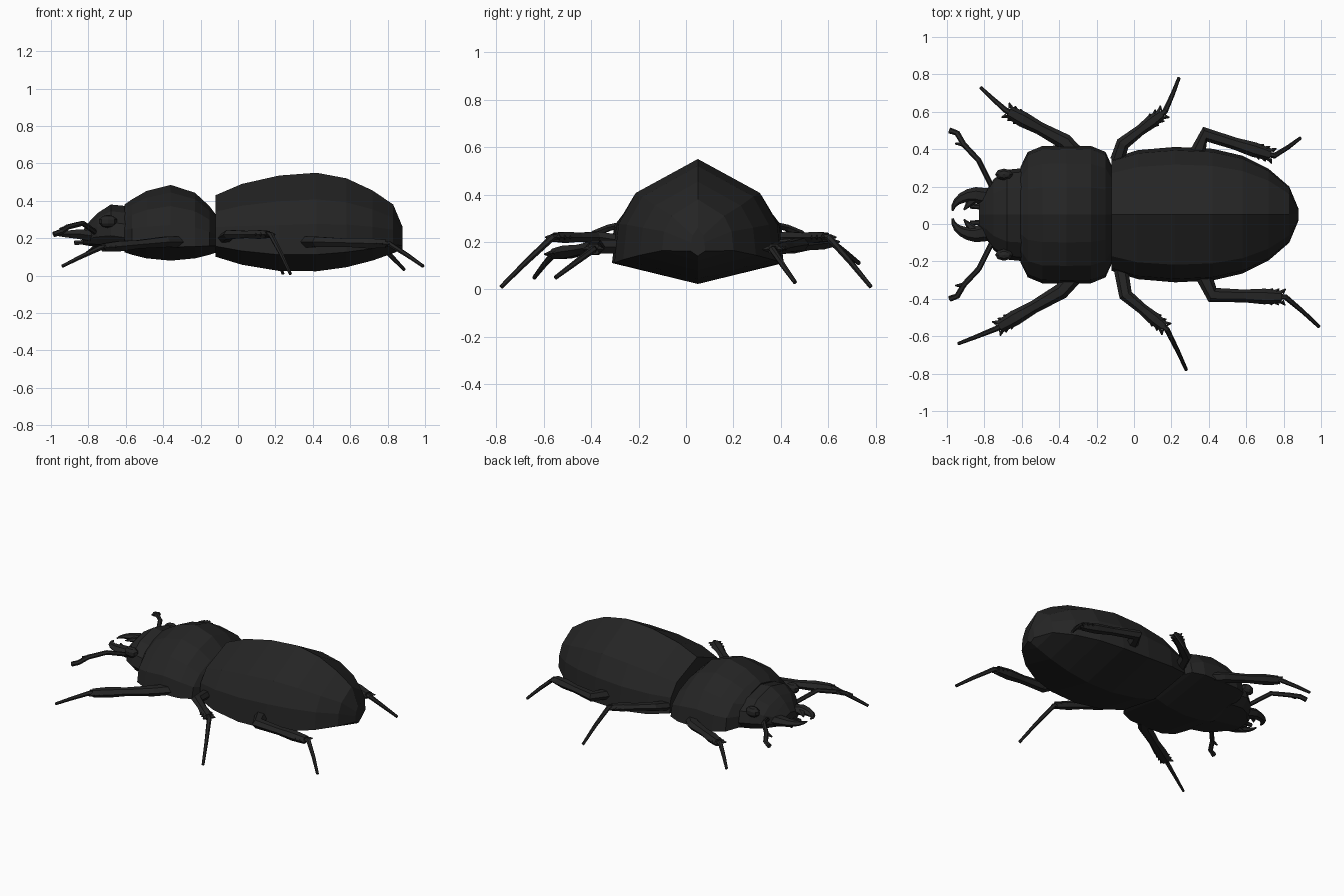
import bpy, bmesh, math
from mathutils import Vector

if "Cube" in bpy.data.objects:
    bpy.data.objects.remove(bpy.data.objects["Cube"])

CY = 0.05  # body midline in y
mat = bpy.data.materials.new("black_shell")
mat.diffuse_color = (0.018, 0.018, 0.018, 1)
mat.use_nodes = True
mat.node_tree.nodes["Principled BSDF"].inputs["Base Color"].default_value = mat.diffuse_color


def finish(bm, name, mirror=False):
    bmesh.ops.recalc_face_normals(bm, faces=bm.faces)
    me = bpy.data.meshes.new(name)
    bm.to_mesh(me)
    bm.free()
    me.materials.append(mat)
    ob = bpy.data.objects.new(name, me)
    bpy.context.collection.objects.link(ob)
    if mirror:
        ob.location.y = CY
        m = ob.modifiers.new("mirror", 'MIRROR')
        m.use_axis = (False, True, False)
        m.merge_threshold = 0.0005


def half_loft(name, profile, stations):
    """Half shell along x: profile (width share, height share), stations (x, half width, top, bottom)."""
    bm = bmesh.new()
    rings = [[bm.verts.new((x, w * u, b + (t - b) * v)) for u, v in profile]
             for x, w, t, b in stations]
    for a, c in zip(rings, rings[1:]):
        for i in range(len(profile) - 1):
            bm.faces.new((a[i], a[i + 1], c[i + 1], c[i]))
    for ring in (rings[0], rings[-1]):
        pts = list(ring)
        if profile[0][0] * profile[-1][0] == 0 and profile[0][0] != profile[-1][0]:
            z = next(v.co.z for v, p in zip(ring, profile) if p[0] == 1)
            pts.append(bm.verts.new((ring[0].co.x, 0, z)))
        bm.faces.new(pts)
    finish(bm, name, True)


def add_tube(bm, pts, radii, flat=1.0, sides=6):
    """Limb through points; two radii taper evenly; flat squashes it vertically."""
    P = [Vector(p) for p in pts]
    last = len(P) - 1
    if len(radii) == 2:
        radii = [radii[0] + (radii[1] - radii[0]) * i / last for i in range(last + 1)]
    rings = []
    for i, (p, r) in enumerate(zip(P, radii)):
        d = (P[min(i + 1, last)] - P[max(i - 1, 0)]).normalized()
        s = d.cross(Vector((0, 0, 1))).normalized()
        n = s.cross(d)
        rings.append([bm.verts.new(p + s * r * math.cos(a) + n * r * flat * math.sin(a))
                      for a in (2 * math.pi * k / sides for k in range(sides))])
    for a, c in zip(rings, rings[1:]):
        for k in range(sides):
            bm.faces.new((a[k], a[(k + 1) % sides], c[(k + 1) % sides], c[k]))
    bm.faces.new(rings[0])
    bm.faces.new(rings[-1])


# Abdomen: peaked wing cases above, keel-shaped belly below
outline = [(-.12, .30, .43), (.02, .345, .49), (.22, .362, .535), (.42, .352, .55),
           (.58, .315, .52), (.72, .245, .455), (.83, .15, .38), (.88, .03, .26)]
back = [(x, w, t, .02 + .4 * (x - .33) ** 2) for x, w, t in outline]
half_loft("wing_cases", [(0, 1), (.74, .73), (.95, .48), (1, .17)], back)
half_loft("belly", [(1, .17), (0, 0)], back)

# Thorax: rounded barrel, steeper at the rear
shield = [(0, 1), (.4, .9), (.74, .72), (.95, .47), (1, .18), (0, 0)]
half_loft("thorax", shield,
          [(-.36 + .26 * t, .37 * (1 - abs(t) ** 5) ** .25,
            .485 - (.15 + .035 * t) * t * t, .08 + .05 * t * t)
           for t in (-.95, -.8, -.5, 0, .5, .8, .96)])

# Head
half_loft("head", [(0, 1), (.6, .85), (.92, .6), (1, .3), (.8, .08), (0, 0)],
          [(x, w, t, .13 - .15 * (x + .6)) for x, w, t in
           ((-.83, .085, .24), (-.79, .13, .295), (-.75, .19, .335), (-.68, .24, .38), (-.58, .25, .37))])

# Eyes
bm = bmesh.new()
bmesh.ops.create_uvsphere(bm, u_segments=8, v_segments=5, radius=1)
for v in bm.verts:
    v.co = Vector((-.695 + v.co.x * .05, .215 + v.co.y * .033, .29 + v.co.z * .035))
finish(bm, "eyes", True)

# Jaws: curved hook with an inner tooth
bm = bmesh.new()
hook = [(-.85 - .12 * math.sin(a), .02 + .085 * math.cos(a), .222)
        for a in (math.radians(d) for d in range(0, 91, 18))]
add_tube(bm, [(-.77, .09, .21)] + hook, (.05, .005), .7)
add_tube(bm, [(-.85, .09, .22), (-.885, .055, .22), (-.91, .025, .22)], (.03, .004), .7)
finish(bm, "jaws", True)

# Mouth feelers
bm = bmesh.new()
add_tube(bm, [(-.80, .04, .18), (-.875, .045, .175)], (.014, .013))
finish(bm, "mouth_feelers", True)

# Antennae with combed tips
bm = bmesh.new()
stalk = [Vector(p) for p in ((-.76, .15, .23), (-.83, .29, .28), (-.91, .375, .26),
                             (-.945, .435, .235), (-.985, .45, .22))]
add_tube(bm, stalk, (.014, .016))
for p in stalk[2:4]:
    add_tube(bm, [p, p + Vector((-.045, .005, -.01))], (.013, .005))
finish(bm, "antennae", True)


def leg(name, base, knee, ankle, tip, size=1.0):
    """Thigh, broad toothed shin and thin foot through four joints."""
    base, knee, ankle, tip = (Vector(p) for p in (base, knee, ankle, tip))
    bm = bmesh.new()
    add_tube(bm, [base, knee, knee.lerp(ankle, .45), knee.lerp(ankle, .75), ankle],
             [size * r for r in (.045, .043, .034, .042, .034)], .75)
    d = (ankle - knee).normalized()
    out = d.cross(Vector((0, 0, 1))).normalized()
    bend = ankle.lerp(tip, .5) + d * .015
    add_tube(bm, [ankle - d * .04, ankle + d * .02, bend, tip], (.018, .009))
    for k in range(3):  # shin teeth
        for s in (1, -1):
            p = ankle - d * .035 * k + out * s * .024 * size
            add_tube(bm, [p, p + d * .02 + out * s * .02], (.014, .003), sides=4)
    finish(bm, name)


# Six legs, each posed a little differently
leg("front_leg_left", (-.30, .36, .18), (-.37, .44, .18), (-.67, .60, .20), (-.82, .73, .11))
leg("front_leg_right", (-.31, -.27, .18), (-.39, -.36, .18), (-.72, -.55, .15), (-.94, -.64, .05))
leg("middle_leg_left", (-.09, .34, .20), (-.06, .43, .22), (.15, .59, .22), (.24, .78, .01), .85)
leg("middle_leg_right", (-.07, -.24, .20), (-.045, -.38, .22), (.16, -.55, .22), (.28, -.78, .01), .85)
leg("hind_leg_left", (.34, .38, .18), (.38, .48, .19), (.73, .37, .17), (.89, .46, .03), .95)
leg("hind_leg_right", (.37, -.27, .18), (.42, -.38, .18), (.79, -.39, .17), (.99, -.55, .05))
